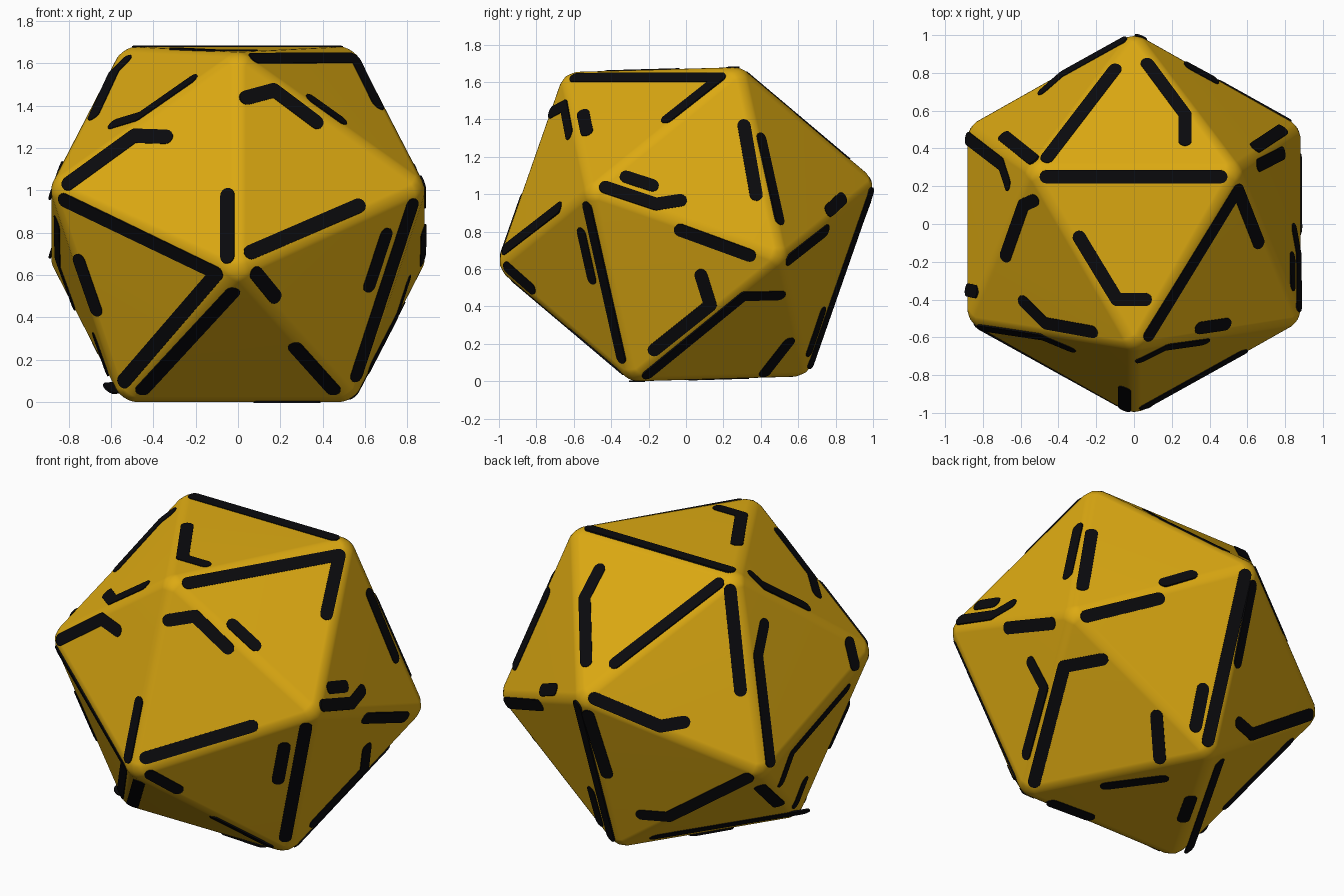
import bpy, bmesh, math
from mathutils import Vector, Matrix

if "Cube" in bpy.data.objects:
    bpy.data.objects.remove(bpy.data.objects["Cube"])

A = 1.1                                  # edge length of the twenty-sided solid
R1, R2 = A / math.sqrt(3), A * 1.618034 / math.sqrt(3)
H, h = 0.7558 * A, 0.1784 * A
CZ = 0.842                               # height of the centre
HALF = 0.035                             # half width of a painted line


def material(name, rgb):
    m = bpy.data.materials.new(name)
    m.diffuse_color = (*rgb, 1)
    m.use_nodes = True
    m.node_tree.nodes["Principled BSDF"].inputs["Base Color"].default_value = m.diffuse_color
    return m


yellow = material("golden_yellow", (0.72, 0.40, 0.006))
black = material("black", (0.003, 0.003, 0.004))


def add_object(name, bm, mat):
    bmesh.ops.recalc_face_normals(bm, faces=bm.faces)
    mesh = bpy.data.meshes.new(name)
    bm.to_mesh(mesh)
    bm.free()
    mesh.materials.append(mat)
    ob = bpy.data.objects.new(name, mesh)
    ob.location.z = CZ
    bpy.context.collection.objects.link(ob)
    return ob


# Solid: four rings of three points, tipped slightly, wrapped in a hull
tilt = Matrix.Rotation(math.radians(1.65), 3, 'X')
body = bmesh.new()
for radius, z, start in ((R1, H, -90), (R2, h, 90), (R2, -h, -90), (R1, -H, 90)):
    for k in range(3):
        a = math.radians(start + 120 * k)
        body.verts.new(tilt @ Vector((radius * math.cos(a), radius * math.sin(a), z)))
bmesh.ops.convex_hull(body, input=body.verts)
triangles = [[v.co.copy() for v in f.verts] for f in body.faces]

# Rounded edges and corners
bmesh.ops.bevel(body, geom=body.edges[:] + body.verts[:], offset=0.038, segments=4,
                profile=0.5, affect='EDGES', clamp_overlap=True)
for f in body.faces:
    f.smooth = True
solid = add_object("rounded_solid", body, yellow)
solid.modifiers.new("even_shading", 'WEIGHTED_NORMAL')

# Painted lines: flat drawings projected onto the faces
marks = bmesh.new()


def capsule(p, q, n):
    """Thin rounded strip from p to q on a face with normal n."""
    d = (q - p).normalized()
    s = n.cross(d)
    rim = []
    for centre, start in ((q, -90), (p, 90)):
        for k in range(9):
            a = math.radians(start + 22.5 * k)
            rim.append(centre + HALF * (math.cos(a) * d + math.sin(a) * s))
    top = [marks.verts.new(v + n * 0.004) for v in rim]
    low = [marks.verts.new(v - n * 0.005) for v in rim]
    marks.faces.new(top)
    marks.faces.new(low[::-1])
    for i in range(len(rim)):
        j = (i + 1) % len(rim)
        marks.faces.new((top[j], top[i], low[i], low[j]))


def draw(turn, rise, cx, cy, sx, sy, *strokes):
    """Project strokes along a direction given by turn and rise in degrees."""
    t, e = math.radians(turn), math.radians(rise)
    right = Vector((math.cos(t), math.sin(t), 0))
    out = Vector((math.sin(t) * math.cos(e), -math.cos(t) * math.cos(e), math.sin(e)))
    up = out.cross(right)
    for stroke in strokes:
        pts = [right * ((x - cx) / sx) + up * ((y - cy) / sy) for x, y in stroke]
        mid = sum(pts, Vector()) / len(pts)
        best = None
        for tri in triangles:
            n = (tri[1] - tri[0]).cross(tri[2] - tri[0]).normalized()
            if n.dot(tri[0]) < 0:
                n = -n
            if n.dot(out) < 0.02:
                continue
            hit = mid + out * (n.dot(tri[0] - mid) / n.dot(out))
            c = sum(tri, Vector()) / 3
            inside = 9
            for i in range(3):
                edge_mid = (tri[i] + tri[(i + 1) % 3]) / 2
                inside = min(inside, (edge_mid - hit).dot((edge_mid - c).normalized()))
            if best is None or inside > best[0]:
                best = (inside, n, tri[0])
        _, n, base = best
        on = [p + out * (n.dot(base - p) / n.dot(out)) for p in pts]
        for p, q in zip(on, on[1:]):
            capsule(p, q, n)


# Lines on the top cap
draw(0, 90, 0, 0, 1, 1,
     [(-.465, .25), (.46, .25)],
     [(-.29, -.07), (-.09, -.40), (.06, -.40)],
     [(.08, -.59), (.55, .18), (.66, -.10)],
     [(.35, -.55), (.485, -.53)],
     [(-.46, .35), (-.10, .82)],
     [(.07, .85), (.27, .58), (.27, .44)],
     [(-.53, .125), (-.585, .10), (-.68, -.17)],
     [(-.585, -.41), (-.47, -.525), (-.22, -.57)])

# Lines on the front
draw(0, 0, 0, CZ, 1, 1,
     [(.04, 1.44), (.17, 1.475), (.37, 1.325)],
     [(.06, .71), (.57, .93)],
     [(-.05, .69), (-.05, .98)],
     [(-.80, 1.035), (-.49, 1.26), (-.34, 1.255)],
     [(-.82, .955), (-.10, .61), (-.54, .10)],
     [(-.75, .67), (-.67, .44)],
     [(-.025, .52), (-.45, .06)],
     [(.085, .61), (.175, .50)],
     [(.27, .26), (.45, .06)])

# Lines on the right side
draw(90, 0, 0, CZ, 1, 1,
     [(-.32, 1.095), (-.18, 1.05)],
     [(-.43, 1.04), (-.16, .95), (-.03, .97)],
     [(.31, 1.37), (.375, 1.0)],
     [(.405, 1.30), (.50, .87)],
     [(.765, .915), (.835, .98)],
     [(-.03, .81), (.34, .675)],
     [(.08, .57), (.13, .41), (-.17, .17)])

# Lines low on the front right
draw(35, 25, 238, 671.5, 178, -178,
     [(283, 744), (277, 776)],
     [(304, 725), (284, 832)])

# Lines on the back left
draw(215, 25, 687, 671.5, 178, -178,
     [(644, 810), (670, 812), (747, 774)],
     [(592, 713), (610, 770)],
     [(598, 697), (662, 724), (685, 720)],
     [(730, 592), (740, 689)],
     [(763, 625), (757, 655), (769, 758)],
     [(846, 643), (851, 664)],
     [(843, 688), (790, 750), (780, 778)],
     [(802, 778), (794, 799)],
     [(759, 783), (777, 800)])

# Lines on the back right and underneath
draw(140, -30, 1134, 671.5, 178, -178,
     [(1037, 778), (1066, 666), (1103, 659)],
     [(1156, 714), (1159, 755)],
     [(1088, 617), (1158, 600)],
     [(1242, 577), (1206, 738)],
     [(1201, 688), (1194, 724)],
     [(1107, 782), (1162, 775)],
     [(1055, 799), (1090, 812)],
     [(1189, 795), (1182, 814)],
     [(1217, 760), (1188, 843)])

add_object("painted_lines", marks, black)

# Stand the model on the ground
lowest = min(v.co.z for v in solid.data.vertices)
for ob in bpy.context.collection.objects:
    ob.location.z = -lowest
